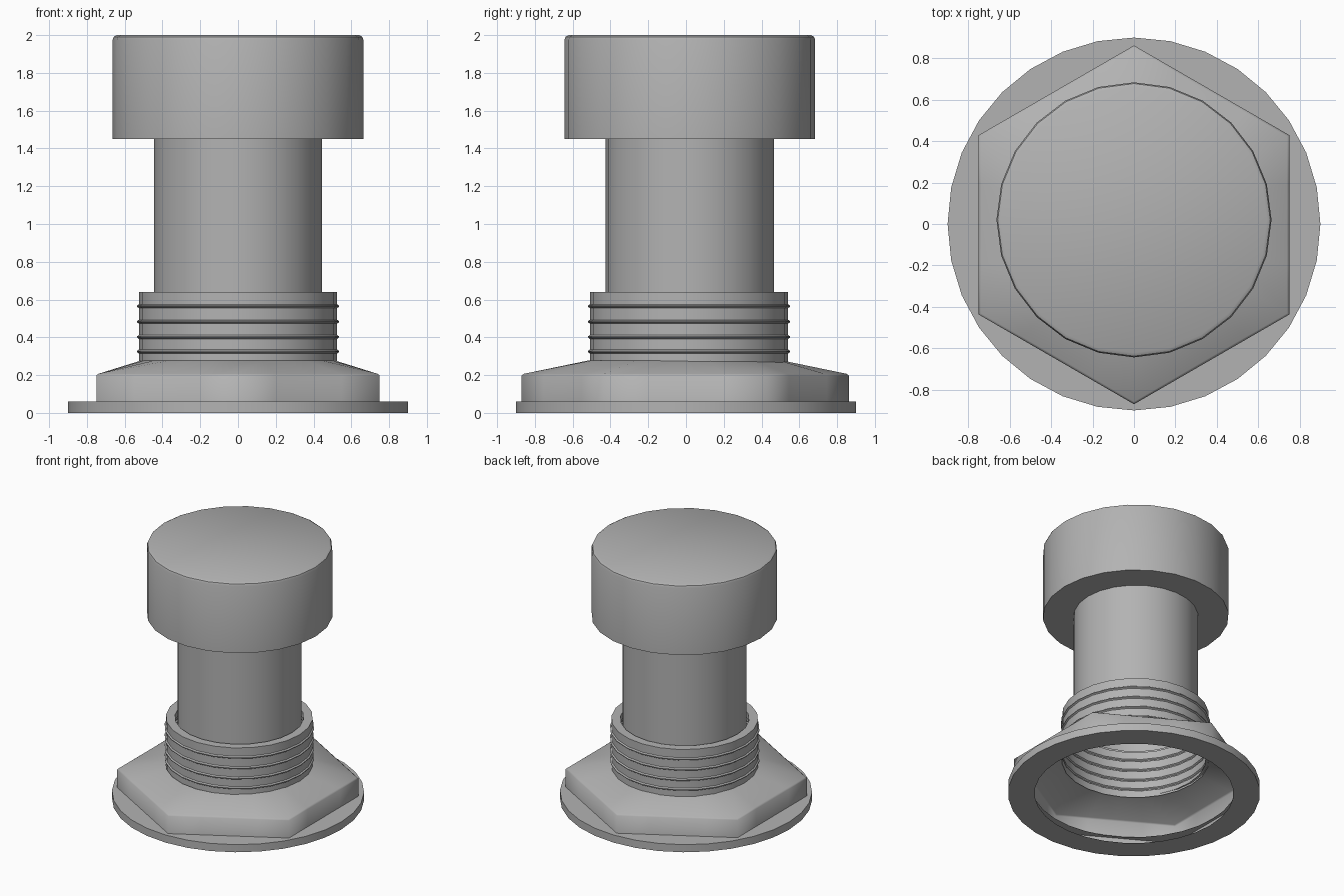
import bpy, bmesh, math

if "Cube" in bpy.data.objects:
    bpy.data.objects.remove(bpy.data.objects["Cube"])

grey = bpy.data.materials.new("plain_grey")
grey.diffuse_color = (0.45, 0.45, 0.45, 1)
grey.use_nodes = True
grey.node_tree.nodes["Principled BSDF"].inputs["Base Color"].default_value = grey.diffuse_color


def loft(name, rings, n, y=0.0, cap_start=False, cap_end=False, angle=35):
    """Skin a list of (radius function or number, z) rings around the z axis."""
    bm = bmesh.new()
    loops = []
    for r, z in rings:
        loop = []
        for i in range(n):
            a = 2 * math.pi * i / n
            rad = r(a) if callable(r) else r
            loop.append(bm.verts.new((rad * math.cos(a), y + rad * math.sin(a), z)))
        loops.append(loop)
    for lo, hi in zip(loops, loops[1:]):
        for i in range(n):
            j = (i + 1) % n
            bm.faces.new((lo[i], lo[j], hi[j], hi[i]))
    if cap_start:
        bm.faces.new(loops[0][::-1])
    if cap_end:
        bm.faces.new(loops[-1])
    me = bpy.data.meshes.new(name)
    bm.to_mesh(me)
    bm.free()
    me.materials.append(grey)
    ob = bpy.data.objects.new(name, me)
    bpy.context.collection.objects.link(ob)
    bpy.ops.object.select_all(action='DESELECT')
    ob.select_set(True)
    bpy.context.view_layer.objects.active = ob
    bpy.ops.object.shade_smooth_by_angle(angle=math.radians(angle))
    return ob


def hexagon(a):
    # distance to a hexagon edge, with corners on the y axis
    step = math.pi / 3
    return 0.75 / math.cos((a + step / 2) % step - step / 2)


# Flat round flange with an open centre
loft("flange", [(0.71, 0), (0.9, 0), (0.9, 0.06), (0.73, 0.06)], 32)

# Hexagonal nut, hollow underneath, sloping up to the collar
loft("hex_nut", [(hexagon, 0.0), (hexagon, 0.198),
                 (lambda a: hexagon(a) - 0.012, 0.207), (0.515, 0.277)],
     24, y=-0.004, angle=65)

# Threaded collar: thin tube with four ridges and a top rim
profile = [(0.525, 0.26)]
for z in (0.325, 0.402, 0.483, 0.565):
    profile += [(0.525, z - 0.01), (0.535, z - 0.003), (0.535, z + 0.003), (0.525, z + 0.01)]
profile += [(0.525, 0.64), (0.46, 0.64), (0.46, 0.59)]
loft("threaded_collar", profile, 24, y=0.016)

# Button shaft, open at the bottom
loft("shaft", [(0.445, 0.59), (0.445, 1.45)], 24, y=0.02)

# Push button cap with softened top edge
loft("button_cap", [(0.664, 1.45), (0.664, 1.975), (0.658, 1.991), (0.642, 2.0)],
     24, y=0.02, cap_start=True, cap_end=True)
